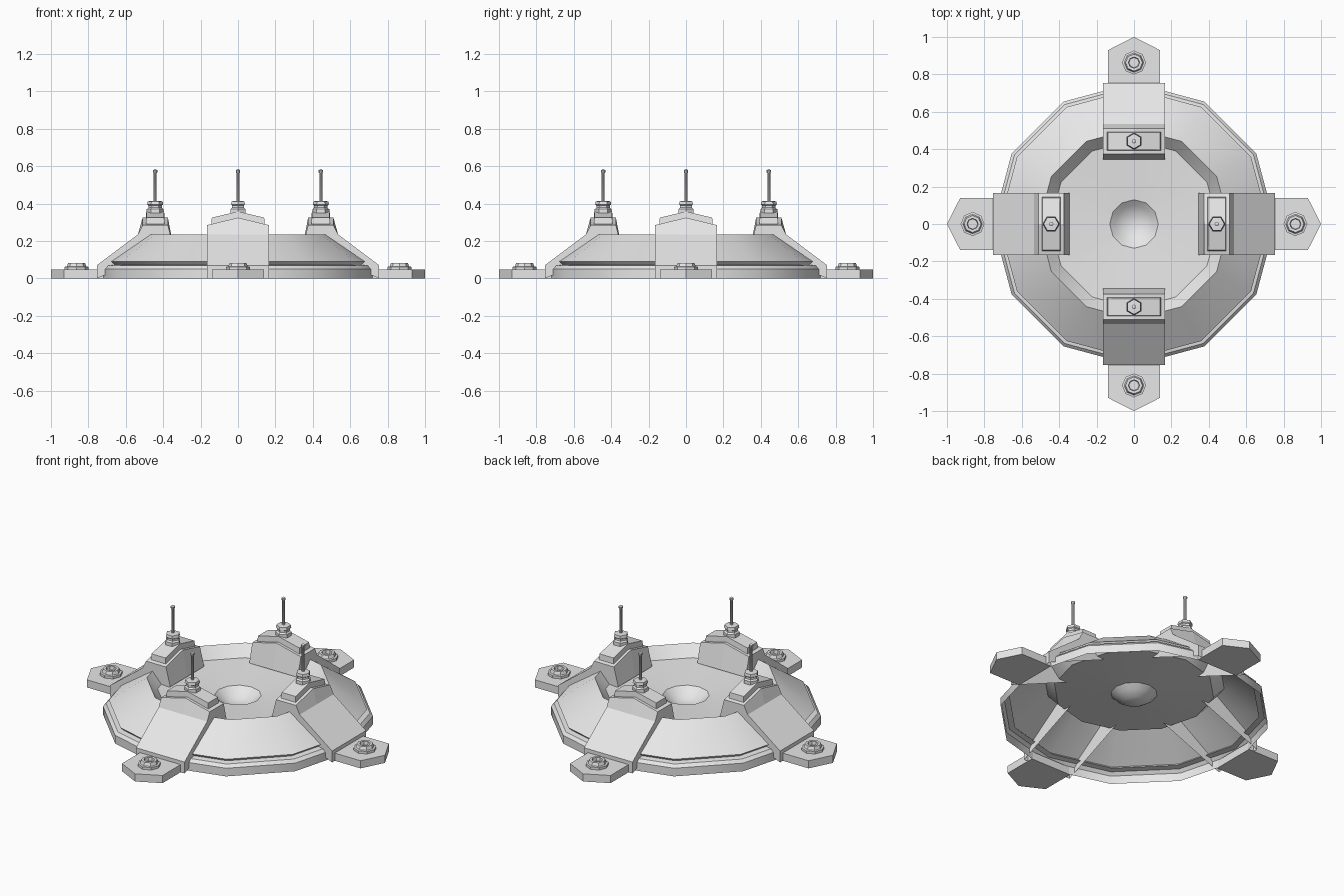
import bpy, bmesh, math
from mathutils import Matrix

cube = bpy.data.objects.get("Cube")
if cube:
    bpy.data.objects.remove(cube, do_unlink=True)

metal = bpy.data.materials.new("light_grey_metal")
metal.use_nodes = True
GREY = (0.8, 0.8, 0.8, 1)
metal.diffuse_color = GREY
metal.node_tree.nodes["Principled BSDF"].inputs["Base Color"].default_value = GREY


def finish(bm, name, turn, smooth=None):
    """Turn the part around the z axis and make it an object."""
    bmesh.ops.remove_doubles(bm, verts=bm.verts, dist=1e-5)
    bmesh.ops.recalc_face_normals(bm, faces=bm.faces)
    bm.transform(Matrix.Rotation(turn, 4, "Z"))
    mesh = bpy.data.meshes.new(name)
    bm.to_mesh(mesh)
    bm.free()
    mesh.materials.append(metal)
    obj = bpy.data.objects.new(name, mesh)
    bpy.context.collection.objects.link(obj)
    if smooth:
        bpy.ops.object.select_all(action="DESELECT")
        obj.select_set(True)
        bpy.context.view_layer.objects.active = obj
        bpy.ops.object.shade_smooth_by_angle(angle=math.radians(smooth))
    return obj


def lathe(name, profile, sides, centre=0, turn=0, smooth=35):
    """Revolve (radius, height) points around an upright axis at x = centre."""
    bm = bmesh.new()
    rings = []
    for r, z in profile:
        angles = [math.tau * i / sides for i in range(sides)]
        rings.append([bm.verts.new((centre + r * math.cos(a), r * math.sin(a), z)) for a in angles])
    for low, high in zip(rings, rings[1:]):
        for i in range(sides):
            j = (i + 1) % sides
            bm.faces.new((low[i], low[j], high[j], high[i]))
    return finish(bm, name, turn, smooth)


def gable(name, stations, turn):
    """Strip over (x, half width, side height, ridge height) stations with closed flanks."""
    bm = bmesh.new()
    rows = [[bm.verts.new(p) for p in ((x, -w, s), (x, 0, m), (x, w, s))] for x, w, s, m in stations]
    for a, b in zip(rows, rows[1:]):
        if stations[rows.index(a)][2] == stations[rows.index(a)][3] and \
                stations[rows.index(b)][2] == stations[rows.index(b)][3]:
            bm.faces.new((a[0], a[2], b[2], b[0]))
        else:
            bm.faces.new((a[0], a[1], b[1], b[0]))
            bm.faces.new((a[1], a[2], b[2], b[1]))
    for side in (0, 2):
        bm.faces.new([row[side] for row in rows])
    bmesh.ops.delete(bm, geom=[v for v in bm.verts if not v.link_faces], context="VERTS")
    return finish(bm, name, turn)


def prism(name, outline, z0, z1, turn):
    bm = bmesh.new()
    base = bm.faces.new([bm.verts.new((x, y, z0)) for x, y in outline])
    top = bmesh.ops.extrude_face_region(bm, geom=[base], use_keep_orig=True)["geom"]
    for v in top:
        if isinstance(v, bmesh.types.BMVert):
            v.co.z = z1
    return finish(bm, name, turn)


# Open dish shell: rim, groove, cone, sunken floor and central dimple
lathe("dish_shell", [(0.755, 0), (0.755, 0.05), (0.738, 0.068), (0.705, 0.073), (0.722, 0.09),
                     (0.51, 0.235), (0.45, 0.17), (0.13, 0.15), (0.1, 0.125),
                     (0.06, 0.1), (0, 0.092)], 12)

for n, side in enumerate(("left", "back", "right", "front")):
    turn = n * math.pi / 2
    # Hollow sloping arm with a gabled tower
    gable(side + "_arm", [(0.755, 0.165, 0, 0), (0.755, 0.165, 0.07, 0.07), (0.535, 0.165, 0.235, 0.235),
                          (0.51, 0.165, 0.285, 0.325), (0.375, 0.165, 0.285, 0.325),
                          (0.345, 0.165, 0.17, 0.17)], turn)
    # Gabled cap on the tower
    gable(side + "_cap", [(0.495, 0.145, 0.27, 0.3), (0.49, 0.14, 0.325, 0.358),
                          (0.395, 0.14, 0.325, 0.358), (0.39, 0.145, 0.27, 0.3)], turn)
    # Antenna with hexagonal collar and ball tip
    lathe(side + "_collar", [(0.045, 0.33), (0.045, 0.37), (0.036, 0.378), (0.036, 0.39), (0.043, 0.395),
                             (0.04, 0.412), (0, 0.416)], 6, 0.443, turn, 20)
    lathe(side + "_antenna", [(0.008, 0.4), (0.008, 0.562), (0.012, 0.568), (0.012, 0.578),
                              (0, 0.585)], 8, 0.443, turn)
    # Pointed foot pad with bolt
    prism(side + "_pad", [(0.72, -0.138), (0.93, -0.138), (1, 0), (0.93, 0.138), (0.72, 0.138)], 0, 0.047, turn)
    lathe(side + "_bolt", [(0.064, 0.04), (0.064, 0.062), (0.052, 0.064), (0.045, 0.083), (0.03, 0.083),
                           (0.027, 0.062), (0, 0.062)], 8, 0.863, turn)
